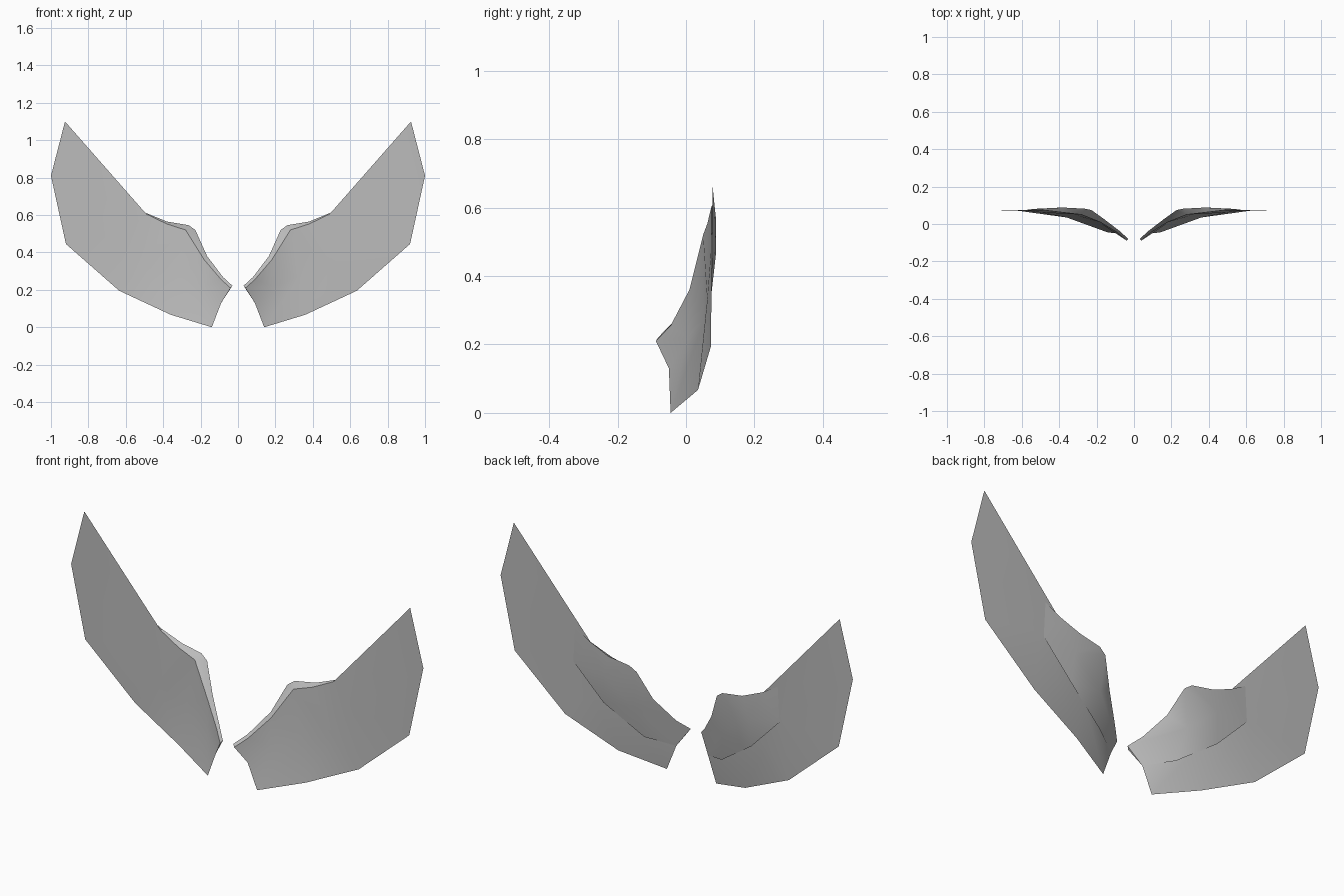
import bpy, math

if "Cube" in bpy.data.objects:
    bpy.data.objects.remove(bpy.data.objects["Cube"], do_unlink=True)

grey = bpy.data.materials.new("wing_grey")
grey.use_nodes = True
grey.diffuse_color = (0.5, 0.5, 0.5, 1)
grey.node_tree.nodes["Principled BSDF"].inputs["Base Color"].default_value = (0.5, 0.5, 0.5, 1)

# Leading edge: front ridge and the rear rim behind it
ridge = {
    "F0": (.04, -.088, .21), "F1": (.09, -.045, .255), "F2": (.18, .01, .36),
    "F3": (.28, .05, .52), "F4": (.38, .062, .552), "F5": (.49, .075, .605),
}
rim = {
    "K0": (.03, -.08, .222), "K1": (.08, -.035, .268), "K2": (.165, .03, .38),
    "K3": (.228, .075, .52), "K4": (.265, .082, .546), "K5": (.38, .088, .565),
    "K6": (.49, .083, .61),
}
root = {"R": (.09, -.05, .13)}
# Trailing edge and tip of the membrane
trailing = {
    "B0": (.14, -.045, 0), "B1": (.36, .035, .067), "B2": (.635, .073, .195),
    "B3": (.92, .075, .445), "B4": (1, .075, .81), "B5": (.925, .075, 1.1),
}
# Inner points: hollow under the arm, crease end, start of the flat tip
hollow = {"Q1": (.18, .005, .22), "Q2": (.33, .052, .27),
          "P": (.5, .062, .33), "S": (.6, .075, .5)}
# Back bulge and its lower border
bulge = {
    "M1": (.25, .068, .33), "M2": (.41, .087, .46),
    "E0": (.575, .078, .66), "E1": (.585, .078, .48),
    "E2": (.42, .07, .31), "E3": (.22, .025, .17),
}


def wing_part(name, points, faces):
    """Build one side from named points and mirror it to the other."""
    keys = list(points)
    mesh = bpy.data.meshes.new(name)
    mesh.from_pydata(list(points.values()), [],
                     [[keys.index(k) for k in f.split()] for f in faces])
    mesh.materials.append(grey)
    ob = bpy.data.objects.new(name, mesh)
    bpy.context.collection.objects.link(ob)
    mod = ob.modifiers.new("mirror", 'MIRROR')
    mod.use_mirror_merge = False
    bpy.ops.object.select_all(action='DESELECT')
    ob.select_set(True)
    bpy.context.view_layer.objects.active = ob
    bpy.ops.object.modifier_apply(modifier=mod.name)
    bpy.ops.object.shade_smooth_by_angle(angle=math.radians(45))
    return ob


# Thin front sheet running out to the tip
wing_part("wing_membranes", {**ridge, **root, **trailing, **hollow}, [
    "F0 R Q1 F1", "R B0 Q1", "B0 B1 Q2 Q1", "F1 Q1 F2", "F2 Q1 Q2", "F2 Q2 F3",
    "F3 Q2 P", "Q2 B1 P", "B1 B2 P", "F3 P F4", "F4 P F5", "F5 P S",
    "P B2 S", "S B2 B3", "S B3 B4 B5", "F5 S B5",
])

# Rim and rounded back of the arm
wing_part("wing_arms", {**ridge, **rim, **root, **bulge}, [
    "K0 F0 R", "F0 F1 K1 K0", "F1 F2 K2 K1", "F2 F3 K3 K2", "F3 K4 K3",
    "F3 F4 K5 K4", "F4 F5 K6 K5",
    "K0 K1 M1 R", "K1 K2 M1", "R M1 E3", "M1 E2 E3", "K2 K3 M1",
    "K3 K4 M2 M1", "K4 K5 M2", "K5 K6 M2", "K6 E0 E1 M2", "M2 E1 E2", "M1 M2 E2",
])
